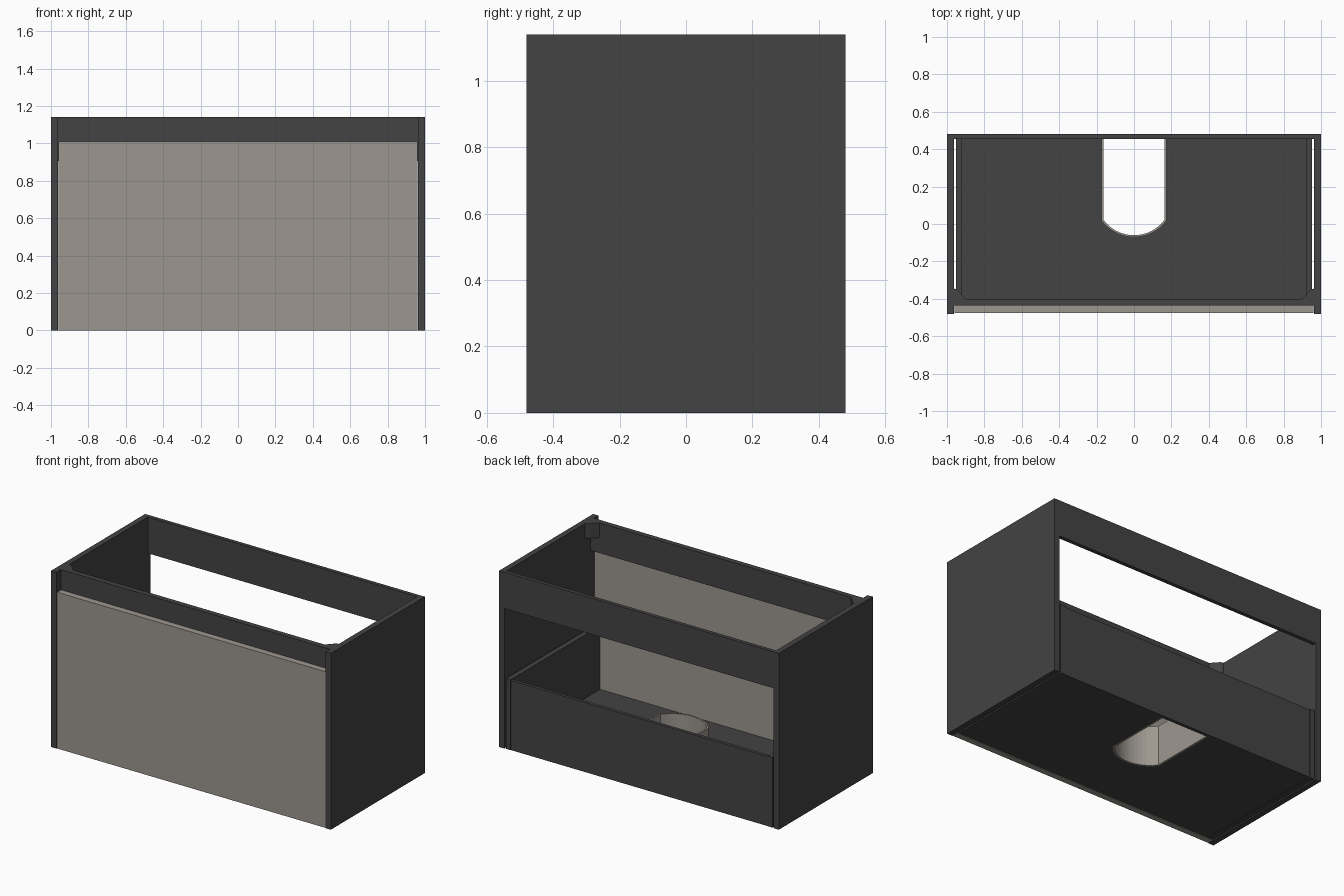
import bpy, bmesh, math

if "Cube" in bpy.data.objects:
    bpy.data.objects.remove(bpy.data.objects["Cube"])


def material(name, rgb):
    m = bpy.data.materials.new(name)
    m.diffuse_color = (*rgb, 1.0)
    m.use_nodes = True
    m.node_tree.nodes["Principled BSDF"].inputs["Base Color"].default_value = m.diffuse_color
    return m


DARK = material("charcoal", (0.056, 0.056, 0.056))
TAUPE = material("warm_taupe", (0.335, 0.31, 0.275))


def prism(name, outline, z0, z1, mat):
    """Extrude a counter-clockwise xy outline from z0 to z1."""
    bm = bmesh.new()
    face = bm.faces.new([bm.verts.new((x, y, z0)) for x, y in outline])
    ext = bmesh.ops.extrude_face_region(bm, geom=[face])
    top = [v for v in ext["geom"] if isinstance(v, bmesh.types.BMVert)]
    bmesh.ops.translate(bm, verts=top, vec=(0, 0, z1 - z0))
    bmesh.ops.recalc_face_normals(bm, faces=bm.faces[:])
    me = bpy.data.meshes.new(name)
    bm.to_mesh(me)
    bm.free()
    me.materials.append(mat)
    ob = bpy.data.objects.new(name, me)
    bpy.context.collection.objects.link(ob)
    return ob


def box(name, x0, x1, y0, y1, z0, z1, mat):
    return prism(name, [(x0, y0), (x1, y0), (x1, y1), (x0, y1)], z0, z1, mat)


def u_path(half, tip, back, shoulder, n=16):
    """U outline: straight sides and a shallow arc toward the front."""
    sag = shoulder - tip
    r = (half ** 2 + sag ** 2) / (2 * sag)
    a = math.asin(half / r)
    arc = [(r * math.sin(-a + 2 * a * i / n),
            tip + r - r * math.cos(-a + 2 * a * i / n)) for i in range(n + 1)]
    return [(-half, back)] + arc + [(half, back)]


W, D, H = 1.0, 0.48, 1.14
IN = 0.963          # inner face of the side panels
BACK = 0.455        # inner face of the back boards

# Carcass sides, rail corner blocks and drawer sides
for s, side in ((-1, "left"), (1, "right")):
    def pair(a, b):
        return sorted((s * a, s * b))
    box(side + "_side_panel", *pair(IN, W), -D, D, 0, H, DARK)
    box(side + "_drawer_side", *pair(0.92, 0.953), -0.435, D - 0.002, 0.0, 0.455, DARK)
    prism(side + "_corner_block",
          [(s * IN, -0.40), (s * IN, -0.345), (s * 0.945, -0.35), (s * 0.90, -0.40)],
          1.045, H, DARK)

# Carcass rails
box("back_rail", -IN, IN, BACK, D, 0.905, H, DARK)
box("front_rail", -IN, IN, -0.435, -0.40, 0.945, H, DARK)

# Drawer front and back
box("drawer_front", -0.96, 0.96, -0.477, -0.436, 0.0, 1.01, TAUPE)
box("drawer_back", -0.92, 0.92, BACK, D - 0.004, 0.0, 0.45, DARK)

# Drawer floor with a U-shaped notch for the drain pipe
outer = u_path(0.174, -0.070, BACK, 0.018)
inner = u_path(0.164, -0.060, BACK, 0.024)
floor = outer + [(0.92, BACK), (0.92, -0.435), (-0.92, -0.435), (-0.92, BACK)]
prism("drawer_floor", floor, 0.002, 0.045, DARK)

# Thin upright wall around the notch
prism("drain_cutout_wall", outer + inner[::-1], 0.002, 0.26, TAUPE)
